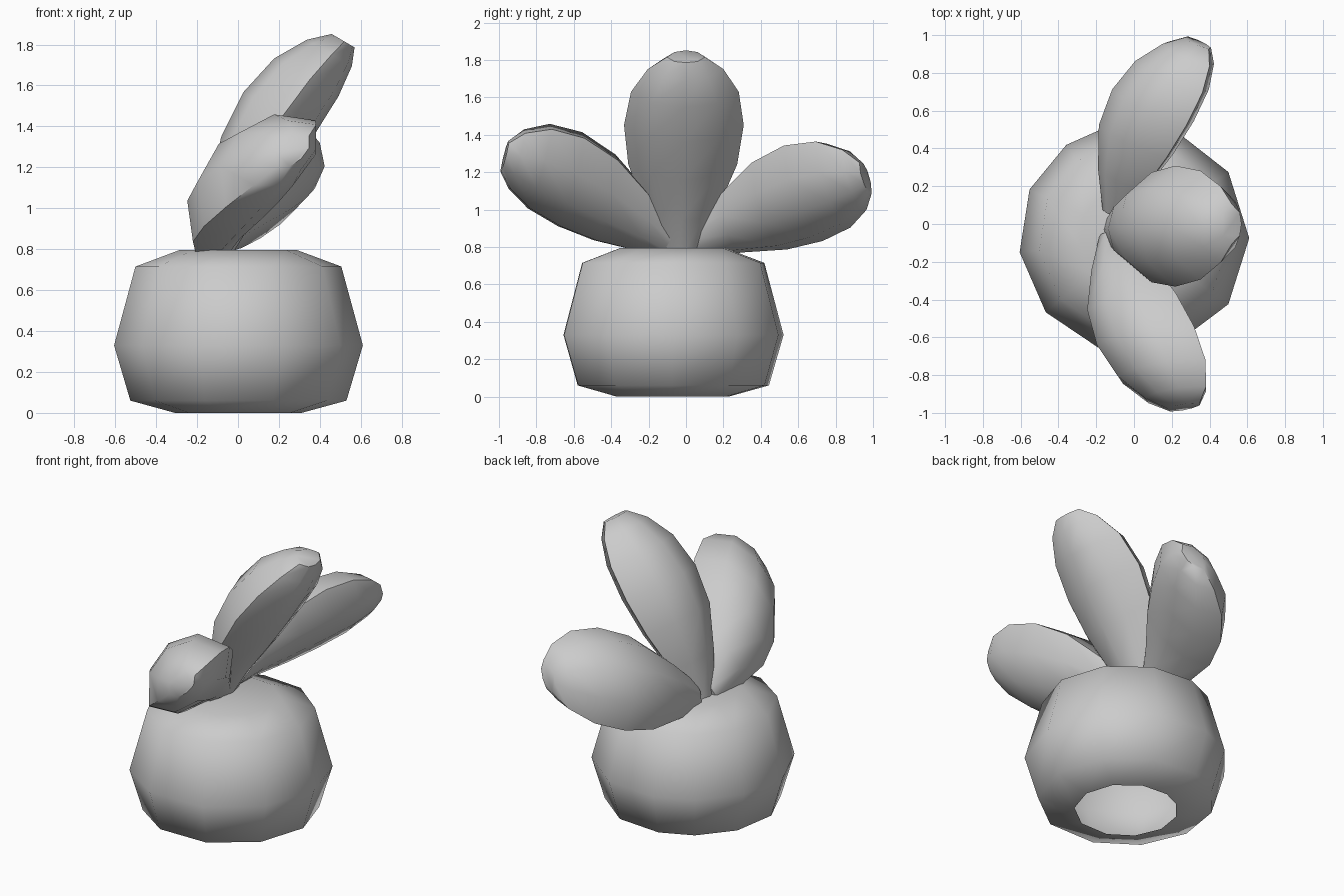
import bpy
import math
from mathutils import Vector

cube = bpy.data.objects.get("Cube")
if cube:
    bpy.data.objects.remove(cube, do_unlink=True)

grey = bpy.data.materials.new("plain_grey")
grey.use_nodes = True
colour = (0.6, 0.6, 0.6, 1)
grey.diffuse_color = colour
grey.node_tree.nodes["Principled BSDF"].inputs["Base Color"].default_value = colour


def loft(name, rings, cap_start, angle):
    """Skin equal-sized rings of points into a smooth-shaded object."""
    n = len(rings[0])
    verts = [p for ring in rings for p in ring]
    faces = []
    for r in range(len(rings) - 1):
        for i in range(n):
            j = (i + 1) % n
            faces.append((r * n + i, r * n + j, (r + 1) * n + j, (r + 1) * n + i))
    if cap_start:
        faces.append(tuple(reversed(range(n))))
    last = (len(rings) - 1) * n
    faces.append(tuple(range(last, last + n)))
    mesh = bpy.data.meshes.new(name)
    mesh.from_pydata(verts, [], faces)
    mesh.materials.append(grey)
    obj = bpy.data.objects.new(name, mesh)
    bpy.context.collection.objects.link(obj)
    bpy.ops.object.select_all(action="DESELECT")
    obj.select_set(True)
    bpy.context.view_layer.objects.active = obj
    bpy.ops.object.shade_smooth_by_angle(angle=math.radians(angle))


# Pot: slightly uneven eleven-sided shell, open underneath
POT_ANGLES = [0, 35, 69, 102, 126, 155, 187, 220, 252, 289, 325]
POT_PROFILE = [(0.31, 0.0), (0.53, 0.06), (0.61, 0.33), (0.505, 0.715), (0.29, 0.795)]


def pot_ring(radius, z):
    ring = []
    for degrees in POT_ANGLES:
        a = math.radians(degrees)
        ring.append(Vector((radius * math.cos(a), -0.075 + radius * math.sin(a), z)))
    return ring


loft("pot", [pot_ring(r, z) for r, z in POT_PROFILE], False, 80)

# Leaves: lens-shaped sections swept along a bowed spine
SECTION = [(1, 0), (0.6, 0.75), (0, 1), (-0.6, 0.75),
           (-1, 0), (-0.6, -0.8), (0, -1), (0.6, -0.8)]
OUTLINE = [(0, 0.3), (0.2, 0.6), (0.42, 0.91), (0.62, 1.0),
           (0.8, 0.9), (0.93, 0.63), (1, 0.32)]


def leaf(name, base, tip, across, width, back, front, bow):
    base, tip = Vector(base), Vector(tip)
    across = Vector(across).normalized()
    normal = (tip - base).cross(across).normalized()
    if normal.z < 0:
        normal.negate()
    rings = []
    for t, s in OUTLINE:
        centre = base.lerp(tip, t) + normal * (4 * t * (1 - t) * bow)
        rings.append([centre + across * (u * width * s)
                      + normal * (v * s * (back if v > 0 else front))
                      for u, v in SECTION])
    # Keep the winding outward whichever way the leaf is turned
    if across.cross(normal).dot(tip - base) < 0:
        rings = [ring[::-1] for ring in rings]
    loft(name, rings, True, 50)


leaf("middle_leaf", (-0.1, -0.03, 0.76), (0.52, 0, 1.815), (0, 1, 0),
     0.32, 0.225, 0.18, 0.08)
leaf("front_leaf", (-0.1, -0.05, 0.79), (0.27, -0.97, 1.28), (0.68, 0.2, 0.66),
     0.345, 0.24, 0.17, 0.08)
leaf("back_leaf", (-0.1, 0.05, 0.82), (0.34, 0.96, 1.17), (0.5, -0.3, 0.74),
     0.325, 0.2, 0.17, 0.09)
